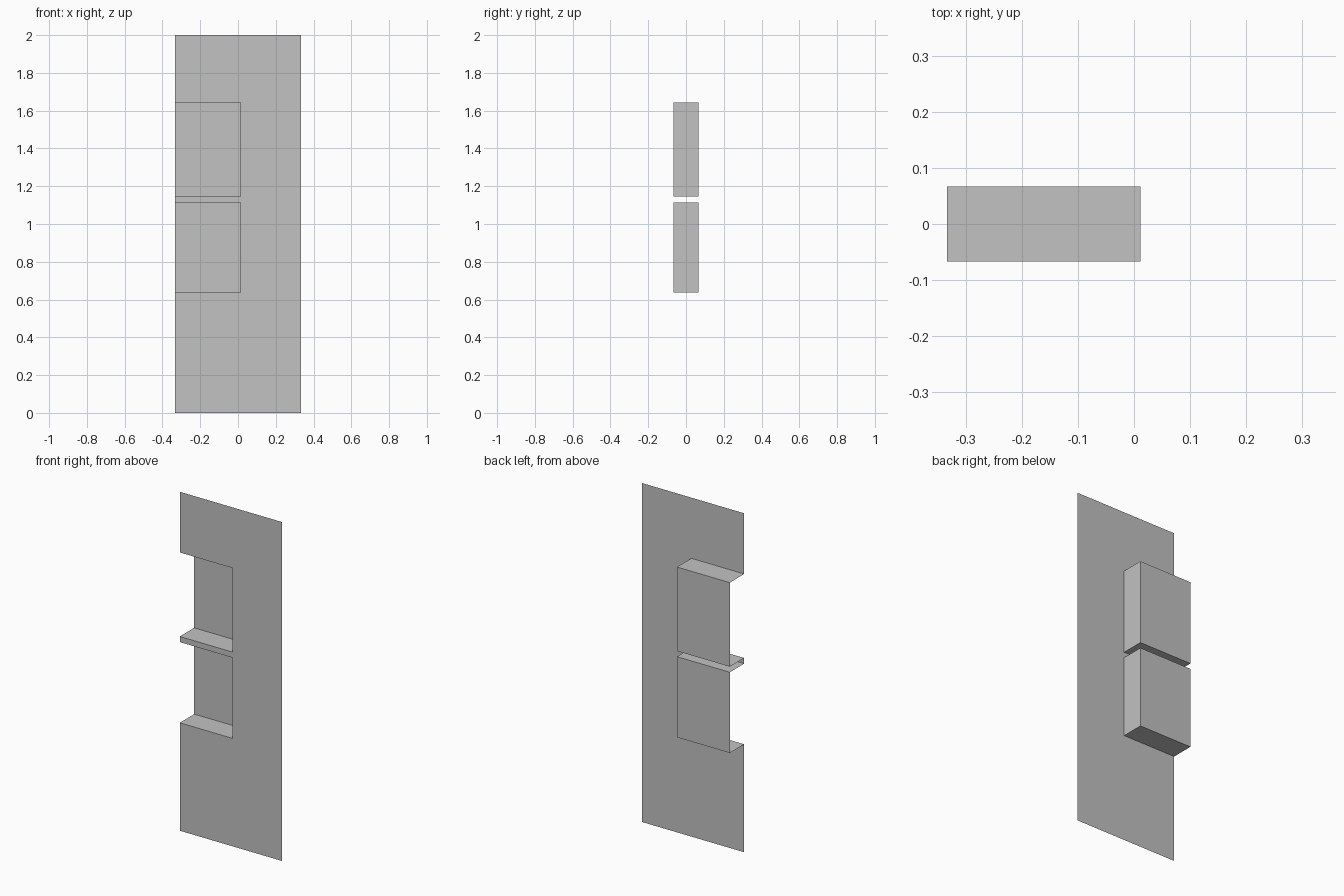
import bpy
import bmesh

cube = bpy.data.objects.get("Cube")
if cube:
    bpy.data.objects.remove(cube, do_unlink=True)

HALF_WIDTH = 0.333   # panel half width
HEIGHT = 2.0
HALF_DEPTH = 0.067   # the panel is the front plane, recesses reach the back
INNER_X = 0.012      # inner wall of the recesses
RECESSES = {"lower_recess": (0.637, 1.113), "upper_recess": (1.146, 1.642)}

grey = bpy.data.materials.new("plain_grey")
grey.use_nodes = True
colour = (0.54, 0.54, 0.54, 1)
grey.diffuse_color = colour
grey.node_tree.nodes["Principled BSDF"].inputs["Base Color"].default_value = colour


def add_object(name, bm):
    mesh = bpy.data.meshes.new(name)
    bm.to_mesh(mesh)
    bm.free()
    mesh.materials.append(grey)
    obj = bpy.data.objects.new(name, mesh)
    bpy.context.collection.objects.link(obj)
    return obj


# Thin front panel, notched on its -x edge at each recess
outline = [(-HALF_WIDTH, 0), (HALF_WIDTH, 0), (HALF_WIDTH, HEIGHT), (-HALF_WIDTH, HEIGHT)]
for low, high in sorted(RECESSES.values(), reverse=True):
    outline += [(-HALF_WIDTH, high), (INNER_X, high), (INNER_X, low), (-HALF_WIDTH, low)]
bm = bmesh.new()
bm.faces.new([bm.verts.new((x, -HALF_DEPTH, z)) for x, z in outline])
add_object("front_panel", bm)

# Recess shells, open at the front and on the -x side
for name, (low, high) in RECESSES.items():
    bm = bmesh.new()
    bmesh.ops.create_cube(bm, size=1)
    bmesh.ops.scale(bm, vec=(INNER_X + HALF_WIDTH, 2 * HALF_DEPTH, high - low), verts=bm.verts)
    bmesh.ops.translate(bm, vec=((INNER_X - HALF_WIDTH) / 2, 0, (low + high) / 2), verts=bm.verts)
    bm.normal_update()
    openings = [f for f in bm.faces if f.normal.y < -0.5 or f.normal.x < -0.5]
    bmesh.ops.delete(bm, geom=openings, context="FACES")
    bmesh.ops.reverse_faces(bm, faces=bm.faces)
    add_object(name, bm)
